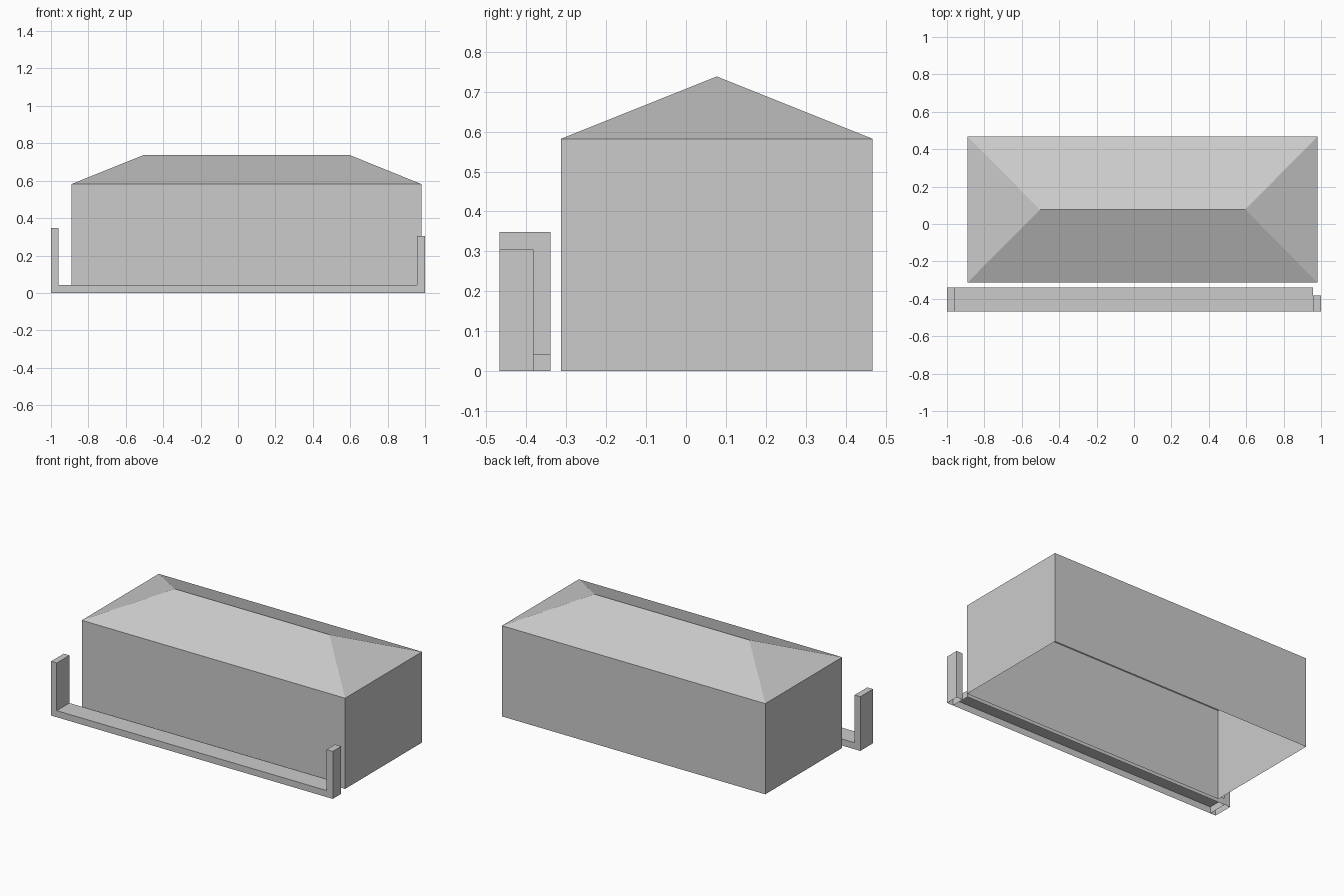
import bpy
import bmesh

cube = bpy.data.objects.get("Cube")
if cube:
    bpy.data.objects.remove(cube, do_unlink=True)

# Single plain grey for everything
grey = bpy.data.materials.new("plain_grey")
grey.use_nodes = True
colour = (0.6, 0.6, 0.6, 1)
grey.diffuse_color = colour
grey.node_tree.nodes["Principled BSDF"].inputs["Base Color"].default_value = colour


def finish(name, bm):
    mesh = bpy.data.meshes.new(name)
    bm.to_mesh(mesh)
    bm.free()
    mesh.materials.append(grey)
    obj = bpy.data.objects.new(name, mesh)
    bpy.context.collection.objects.link(obj)
    return obj


def shell(name, x, y, height, has_top=True):
    """Walls raised from a rectangular footprint, open underneath."""
    bm = bmesh.new()
    plan = [(x[0], y[0]), (x[1], y[0]), (x[1], y[1]), (x[0], y[1])]
    low = [bm.verts.new((px, py, 0)) for px, py in plan]
    high = [bm.verts.new((px, py, height)) for px, py in plan]
    for i in range(4):
        j = (i + 1) % 4
        bm.faces.new((low[i], low[j], high[j], high[i]))
    if has_top:
        bm.faces.new(high)
    return finish(name, bm)


def hip_roof(name, x, y, eave, ridge, ridge_x):
    """Four slopes meeting at a central ridge."""
    bm = bmesh.new()
    mid = (y[0] + y[1]) / 2
    a, b, c, d = [bm.verts.new(p) for p in (
        (x[0], y[0], eave), (x[1], y[0], eave),
        (x[1], y[1], eave), (x[0], y[1], eave))]
    left, right = [bm.verts.new((rx, mid, ridge)) for rx in ridge_x]
    for face in ((a, b, right, left), (b, c, right),
                 (c, d, left, right), (d, a, left)):
        bm.faces.new(face)
    return finish(name, bm)


# Main building
house_x, house_y, eave = (-0.89, 0.98), (-0.313, 0.467), 0.582
shell("building_walls", house_x, house_y, eave, has_top=False)
hip_roof("hip_roof", house_x, house_y, eave, 0.738, (-0.503, 0.595))

# Low front wall with a post at each end
front, back = -0.467, -0.339
shell("front_low_wall", (-0.96, 0.956), (front, back), 0.042)
shell("right_post", (-1, -0.96), (front, back), 0.348)
shell("left_post", (0.956, 1), (front, -0.382), 0.305)
